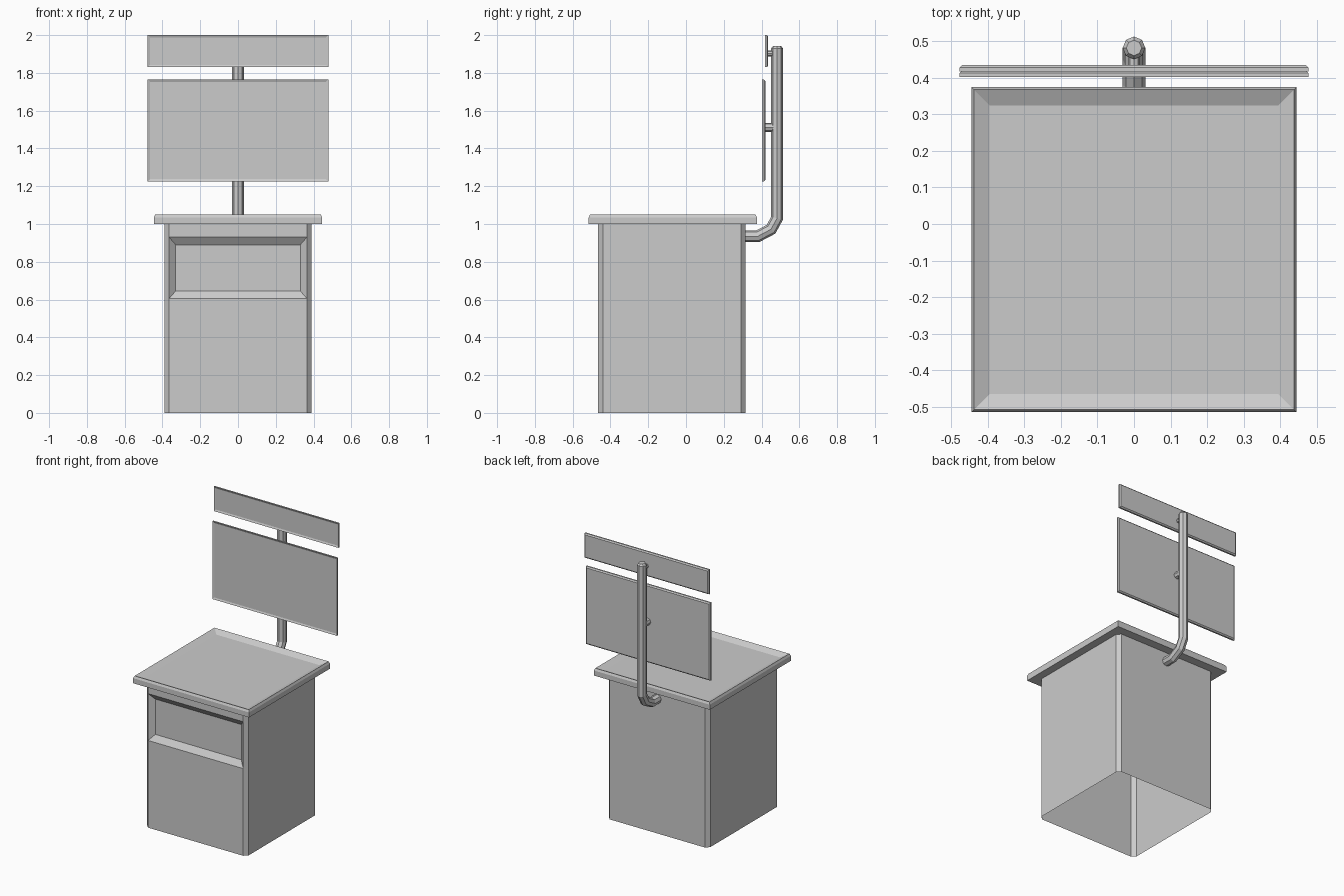
import bpy, bmesh
from math import sin, cos, pi
from mathutils import Vector, Matrix

if "Cube" in bpy.data.objects:
    bpy.data.objects.remove(bpy.data.objects["Cube"])


def finish(name, bm, matrix=None):
    bmesh.ops.remove_doubles(bm, verts=bm.verts, dist=1e-5)
    bmesh.ops.recalc_face_normals(bm, faces=bm.faces)
    if matrix:
        bm.transform(matrix)
    me = bpy.data.meshes.new(name)
    bm.to_mesh(me)
    bm.free()
    ob = bpy.data.objects.new(name, me)
    bpy.context.collection.objects.link(ob)
    return ob


def loft(bm, rings, caps=True):
    vs = [[bm.verts.new(p) for p in r] for r in rings]
    for a, b in zip(vs, vs[1:]):
        for i in range(len(a)):
            j = (i + 1) % len(a)
            bm.faces.new((a[i], a[j], b[j], b[i]))
    if caps:
        bm.faces.new(vs[0][::-1])
        bm.faces.new(vs[-1])


def tray(name, w, h, profile, matrix):
    """Rectangular plate lofted through (inset, height) steps."""
    bm = bmesh.new()
    loft(bm, [[(sx * (w / 2 - i), sy * (h / 2 - i), z)
               for sx, sy in ((-1, -1), (1, -1), (1, 1), (-1, 1))] for i, z in profile])
    return finish(name, bm, matrix)


def tube(name, path, sides=8):
    """Mitred tube through (y, z, radius) points in the x = 0 plane."""
    pts = [Vector((0, y, z)) for y, z, r in path]
    rings = []
    for k, p in enumerate(pts):
        d0 = (p - pts[k - 1]).normalized() if k else (pts[1] - p).normalized()
        d1 = (pts[k + 1] - p).normalized() if k < len(pts) - 1 else d0
        t = (d0 + d1).normalized()
        n = Vector((0, t.z, -t.y)) / t.dot(d0)
        r = path[k][2]
        rings.append([p + r * (cos(a) * n + sin(a) * Vector((1, 0, 0)))
                      for a in (2 * pi * i / sides for i in range(sides))])
    bm = bmesh.new()
    loft(bm, rings)
    return finish(name, bm)


# cabinet shell: chamfered corners, open underneath, sloped recess in front
X, Y0, Y1, C = 0.39, -0.465, 0.315, 0.025
xi = X - C
bm = bmesh.new()
outline = [(xi, Y0), (X, Y0 + C), (X, Y1 - C), (xi, Y1),
           (-xi, Y1), (-X, Y1 - C), (-X, Y0 + C), (-xi, Y0)]


def quad(*pts):
    bm.faces.new([bm.verts.new(p) for p in pts])


for (ax, ay), (bx, by) in zip(outline, outline[1:]):
    quad((ax, ay, 0), (bx, by, 0), (bx, by, 1), (ax, ay, 1))
for z0, z1 in ((0, 0.605), (0.93, 1.0)):
    quad((-xi, Y0, z0), (xi, Y0, z0), (xi, Y0, z1), (-xi, Y0, z1))
outer = [(-xi, Y0, 0.605), (xi, Y0, 0.605), (xi, Y0, 0.93), (-xi, Y0, 0.93)]
inner = [(sx * 0.33, Y0 + 0.03, z) for sx, z in ((-1, 0.645), (1, 0.645), (1, 0.89), (-1, 0.89))]
for i in range(4):
    j = (i + 1) % 4
    quad(outer[i], outer[j], inner[j], inner[i])
quad(*inner)
finish("cabinet_body", bm)

# counter top with a shallow dish
tray("counter_top", 0.89, 0.89, [(0, 0), (0, 0.035), (0.007, 0.05), (0.05, 0.03)],
     Matrix.Translation((0, -0.07, 1.0)))

# bent pole
R = 0.031
tube("pole", [(0.31, 0.935, R), (0.38, 0.935, R), (0.45, 0.972, R), (0.482, 1.03, R),
              (0.482, 1.93, R), (0.482, 1.943, 0.021)])

# display panels and their stubs: name, back y, bottom z, top z, stub z, stub radius
for name, y, z0, z1, zs, rs in (("lower_panel", 0.42, 1.225, 1.765, 1.512, 0.024),
                                ("upper_panel", 0.435, 1.83, 2.0, 1.903, 0.016)):
    tray(name, 0.956, z1 - z0, [(0.008, 0), (0, 0.007), (0, 0.018), (0.012, 0.013)],
         Matrix.Translation((0, y, (z0 + z1) / 2)) @ Matrix.Rotation(pi / 2, 4, 'X'))
    tube(name + "_bracket", [(y - 0.002, zs, rs), (0.47, zs, rs)])
